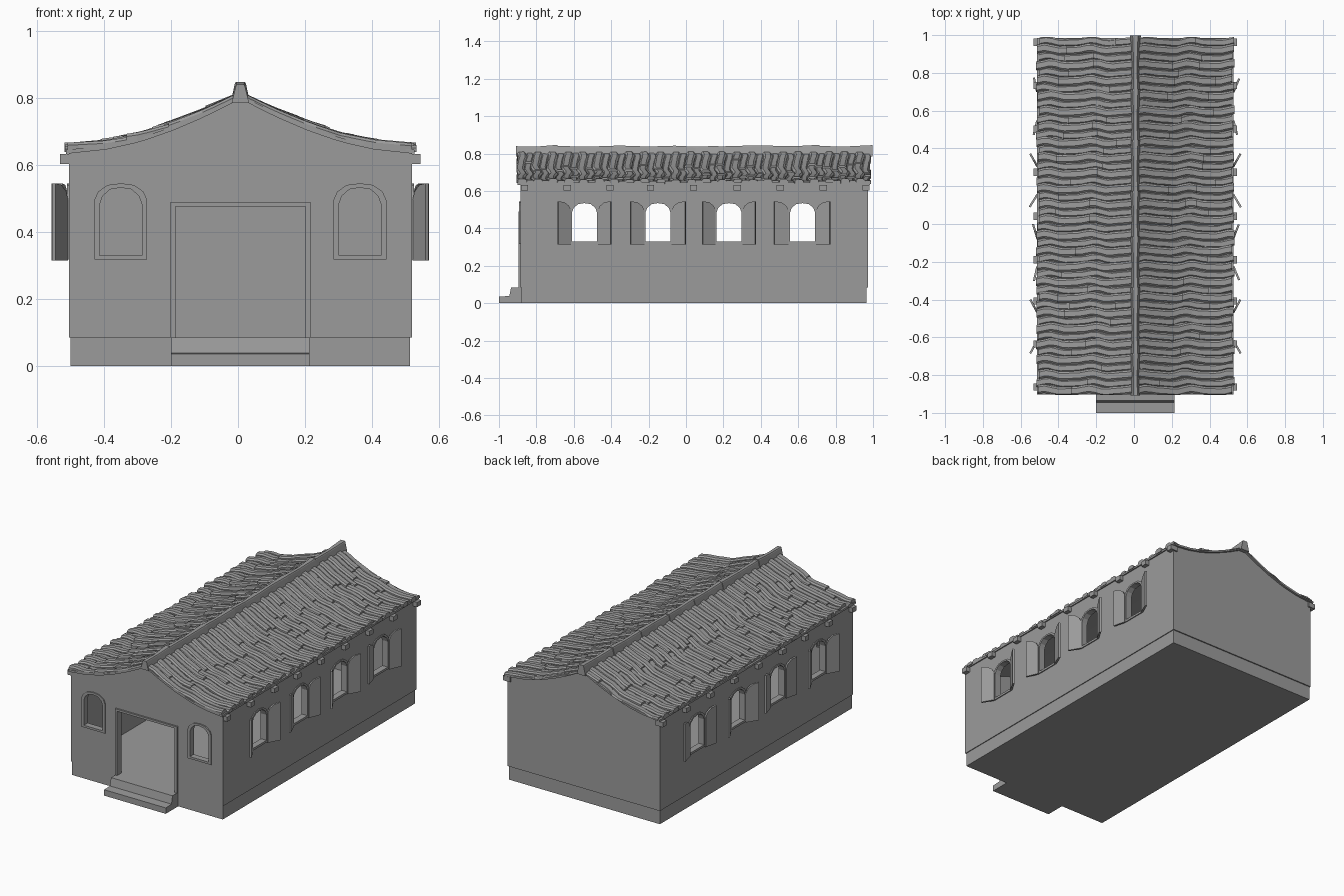
import bpy, bmesh, math, random
from mathutils import Vector, Matrix

random.seed(4)
if "Cube" in bpy.data.objects:
    bpy.data.objects.remove(bpy.data.objects["Cube"])

stone = bpy.data.materials.new("plain_grey")
stone.use_nodes = True
GREY = (0.33, 0.33, 0.33, 1)
stone.diffuse_color = GREY
stone.node_tree.nodes["Principled BSDF"].inputs["Base Color"].default_value = GREY

CX = 0.007                       # plan centre line of the building
FRONT, BACK = -0.885, 0.972      # outer wall faces
HALF = 0.512                     # half width of the walls
SLOPE = [(0, 0.797), (0.1, 0.746), (0.2, 0.703), (0.3, 0.668), (0.4, 0.646), (0.53, 0.632)]


def slope_z(s):
    """Underside height of the sagging roof at distance s from the ridge."""
    for (a, za), (b, zb) in zip(SLOPE, SLOPE[1:]):
        if s <= b:
            return za + (zb - za) * (s - a) / (b - a)
    return SLOPE[-1][1]


def finish(name, bm):
    bmesh.ops.recalc_face_normals(bm, faces=bm.faces)
    mesh = bpy.data.meshes.new(name)
    bm.to_mesh(mesh)
    bm.free()
    mesh.transform(Matrix.Translation((CX, 0, 0)))
    mesh.materials.append(stone)
    obj = bpy.data.objects.new(name, mesh)
    bpy.context.collection.objects.link(obj)
    return obj


def loft(bm, rings):
    """Closed solid through a list of equal point rings."""
    rows = [[bm.verts.new(p) for p in ring] for ring in rings]
    n = len(rows[0])
    for a, b in zip(rows, rows[1:]):
        for i in range(n):
            j = (i + 1) % n
            bm.faces.new((a[i], a[j], b[j], b[i]))
    bm.faces.new(rows[0])
    bm.faces.new(rows[-1][::-1])


def prism(bm, outline, axis, a, b):
    """Extrude a (horizontal, z) outline along x or y."""
    put = (lambda u, z, d: (d, u, z)) if axis == "x" else (lambda u, z, d: (u, d, z))
    loft(bm, [[put(u, z, d) for u, z in outline] for d in (a, b)])


def box(bm, x, y, z):
    prism(bm, [(x[0], z[0]), (x[1], z[0]), (x[1], z[1]), (x[0], z[1])], "y", *y)


def gable(half, bottom, lift):
    right = [(s, slope_z(s) + lift) for s in (0, 0.1, 0.2, 0.3, 0.4, half)]
    left = [(-s, z) for s, z in right[:0:-1]]
    return [(-half, bottom), (half, bottom)] + right[::-1] + left[::-1]


def arch(centre, half, low, top, spring=0.05):
    """Window outline with a flattened five-sided head."""
    head = [(1, 0), (0.86, 0.5), (0.5, 0.9), (0, 1), (-0.5, 0.9), (-0.86, 0.5), (-1, 0)]
    pts = [(centre - half, low), (centre + half, low)]
    return pts + [(centre + half * u, top - spring + spring * v) for u, v in head]


def frame(bm, outer, inner, axis, a, b):
    """Hollow border between two matching outlines."""
    put = (lambda p, d: (d, *p)) if axis == "x" else (lambda p, d: (p[0], d, p[1]))
    loops = [[bm.verts.new(put(p, d)) for p in o]
             for o, d in ((outer, a), (outer, b), (inner, b), (inner, a))]
    n = len(outer)
    for k in range(4):
        p, q = loops[k], loops[(k + 1) % 4]
        for i in range(n):
            j = (i + 1) % n
            bm.faces.new((p[i], p[j], q[j], q[i]))


def cut(target, cutter):
    cutter.hide_render = True
    mod = target.modifiers.new("cut", "BOOLEAN")
    mod.operation, mod.solver, mod.object = "DIFFERENCE", "EXACT", cutter
    bpy.context.view_layer.objects.active = target
    bpy.ops.object.modifier_apply(modifier=mod.name)
    bpy.data.objects.remove(cutter)


# Plinth and entrance steps
bm = bmesh.new()
box(bm, (-HALF + 0.005, HALF - 0.005), (FRONT + 0.005, BACK - 0.007), (0, 0.085))
finish("plinth", bm)
bm = bmesh.new()
prism(bm, [(-0.87, 0), (-1, 0), (-1, 0.036), (-0.945, 0.038), (-0.935, 0.085), (-0.87, 0.085)],
      "x", -0.207, 0.207)
finish("entrance_steps", bm)

# Hollow walls with openings
bm = bmesh.new()
prism(bm, gable(HALF, 0.084, 0.004), "y", FRONT, BACK)
walls = finish("walls", bm)
bm = bmesh.new()
prism(bm, gable(HALF - 0.035, 0.05, -0.012), "y", FRONT + 0.035, BACK - 0.035)
cut(walls, finish("room_cutter", bm))

SIDE_WINDOWS = (-0.543, -0.15, 0.23, 0.623)
FRONT_WINDOWS = (-0.357, 0.357)
for y in SIDE_WINDOWS:
    bm = bmesh.new()
    prism(bm, arch(y, 0.07, 0.327, 0.537), "x", -0.8, 0.8)
    cut(walls, finish("side_window_cutter", bm))
for x in FRONT_WINDOWS:
    bm = bmesh.new()
    prism(bm, arch(x, 0.066, 0.327, 0.534), "y", -1, -0.8)
    cut(walls, finish("front_window_cutter", bm))
bm = bmesh.new()
box(bm, (-0.197, 0.197), (-1, -0.8), (0.05, 0.479))
cut(walls, finish("door_cutter", bm))

# Window and door frames
bm = bmesh.new()
for x in FRONT_WINDOWS:
    frame(bm, arch(x, 0.079, 0.317, 0.545), arch(x, 0.063, 0.33, 0.532),
          "y", FRONT - 0.007, FRONT + 0.03)
for y in SIDE_WINDOWS:
    for side in (-1, 1):
        frame(bm, arch(y, 0.079, 0.317, 0.545), arch(y, 0.067, 0.33, 0.535),
              "x", side * (HALF + 0.006), side * (HALF - 0.03))
finish("window_frames", bm)
bm = bmesh.new()
for side in (-1, 1):
    box(bm, sorted((side * 0.194, side * 0.209)), (FRONT - 0.01, FRONT + 0.03), (0.085, 0.489))
box(bm, (-0.194, 0.194), (FRONT - 0.01, FRONT + 0.03), (0.476, 0.489))
finish("door_frame", bm)

# Half-arched shutters swung open beside each side window
bm = bmesh.new()
for k, y in enumerate(SIDE_WINDOWS):
    for side in (-1, 1):
        for turn in (-1, 1):
            angle = math.radians(random.uniform(28, 33) if k in (0, 2) else random.uniform(12, 24))
            out = Vector((side * math.sin(angle), turn * math.cos(angle), 0))
            thick = Vector((side * math.cos(angle), -turn * math.sin(angle), 0)) * 0.011
            hinge = Vector((side * (HALF + 0.002), y + turn * 0.077, 0))
            shape = [(0, 0.315), (0.078, 0.315), (0.078, 0.545), (0.04, 0.54), (0.012, 0.52), (0, 0.495)]
            face = [hinge + out * u + Vector((0, 0, z)) for u, z in shape]
            loft(bm, [face, [p + thick for p in face]])
finish("shutters", bm)

# Rafter ends under the eaves
bm = bmesh.new()
for i in range(9):
    y = -0.868 + i * 0.228 + random.uniform(-0.008, 0.008)
    for side in (-1, 1):
        box(bm, sorted((side * 0.49, side * 0.538)), (y - 0.019, y + 0.019), (0.603, 0.632))
finish("rafter_ends", bm)

# Roof sheet under the tiles
Y0, Y1 = -0.902, 0.985
bm = bmesh.new()
for side in (-1, 1):
    steps = [i * 0.52 / 13 for i in range(14)]
    under = [(side * s, slope_z(s)) for s in steps]
    prism(bm, under + [(x, z + 0.012) for x, z in under[::-1]], "y", Y0, Y1)
finish("roof_sheet", bm)


def tile(bm, side, y, width, s0, s1, base, thick, phase):
    """One wavering tile run that lifts slightly toward its lower end."""
    rings, n = [], max(3, round((s1 - s0) / 0.035))
    for i in range(n + 1):
        t = i / n
        s = s0 + (s1 - s0) * t
        c = y + 0.007 * math.sin(s * 27 + phase) + 0.003 * math.sin(s * 51 + 2 * phase)
        low = slope_z(s) + 0.006
        top = slope_z(s) + base + thick * (0.35 + 0.65 * t)
        section = [(-0.5, low), (-0.5, top - 0.008), (-0.3, top), (0.3, top), (0.5, top - 0.008), (0.5, low)]
        rings.append([(side * s, min(max(c + u * width, Y0 - 0.003), Y1 + 0.005), z) for u, z in section])
    loft(bm, rings)


# Alternating cover and pan tile columns, broken at random laps
bm = bmesh.new()
COLUMNS = 23
pitch = (Y1 - Y0) / COLUMNS
for side in (-1, 1):
    for i in range(COLUMNS * 2):
        cover = i % 2 == 0
        y = Y0 + (i + 0.5) * pitch / 2
        phase = random.uniform(-0.6, 0.6) + (0 if side > 0 else 1.5)
        laps = [0.012]
        if random.random() < 0.75:
            laps.append(random.uniform(0.1, 0.27))
        if random.random() < 0.65:
            laps.append(random.uniform(0.32, 0.43))
        laps.append(random.uniform(0.508, 0.526))
        for a, b in zip(laps, laps[1:]):
            tile(bm, side, y, 0.046 if cover else 0.042, a, b,
                 0.018 if cover else 0.01, random.uniform(0.009, 0.016), phase)
finish("roof_tiles", bm)

# Ridge caps
bm = bmesh.new()
joints = [-0.908, -0.69, -0.34, -0.07, 0.17, 0.44, 0.71, 0.998]
for a, b in zip(joints, joints[1:]):
    rings = []
    for y, wide in ((a, 0.0), ((a + b) / 2, -0.002), (b + 0.004 * (b < 0.9), 0.003)):
        top = 0.841 + wide + random.uniform(-0.003, 0.003)
        rings.append([(u * (w + wide), y, z) for u, w, z in (
            (-1, 0.026, 0.785), (-1, 0.014, top - 0.006), (-1, 0.011, top),
            (1, 0.011, top), (1, 0.014, top - 0.006), (1, 0.026, 0.785))])
    loft(bm, rings)
finish("ridge_caps", bm)
